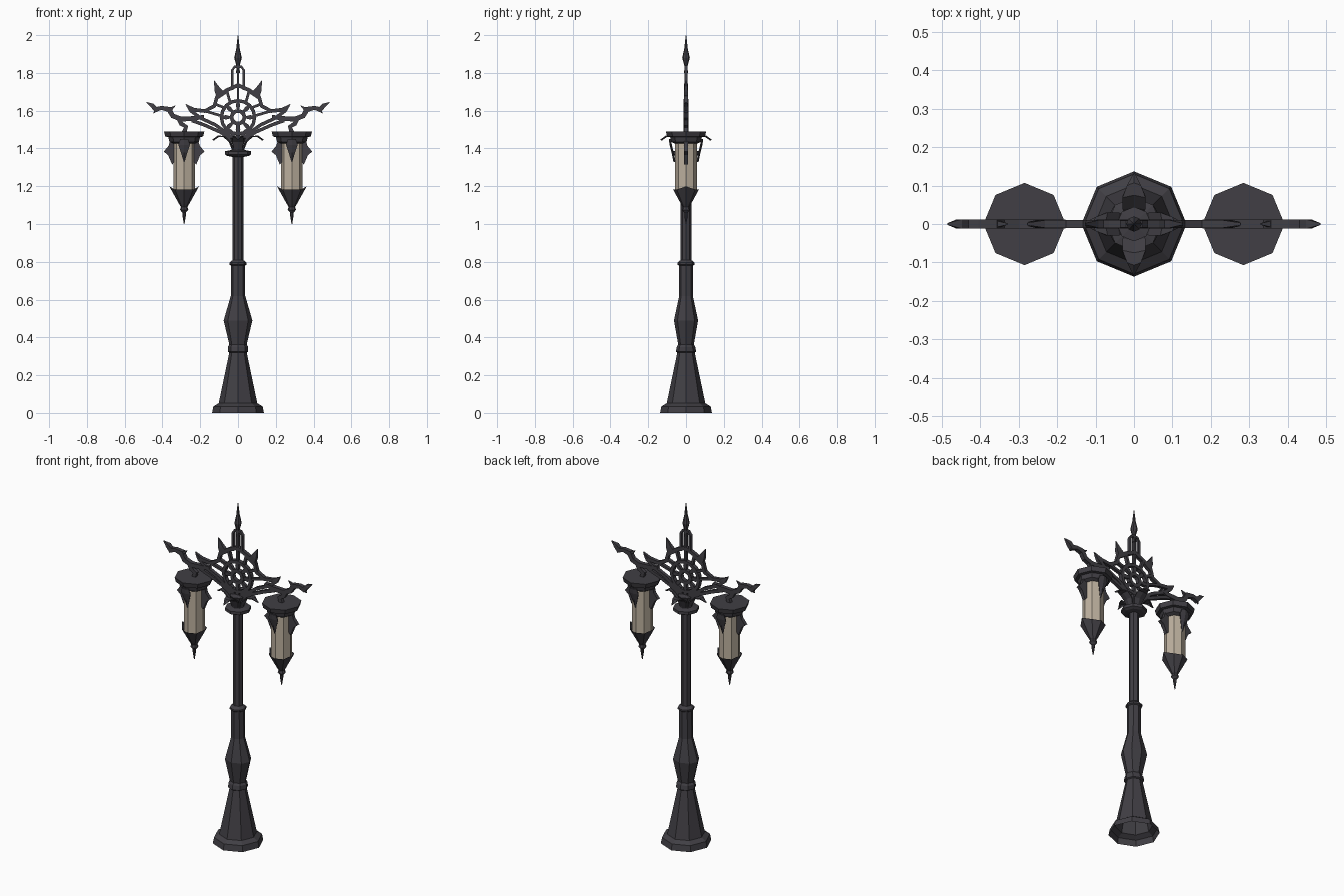
import bpy, bmesh, math
from mathutils import Vector

if "Cube" in bpy.data.objects:
    bpy.data.objects.remove(bpy.data.objects["Cube"])


def material(name, rgb):
    m = bpy.data.materials.new(name)
    m.diffuse_color = (*rgb, 1)
    m.use_nodes = True
    m.node_tree.nodes["Principled BSDF"].inputs["Base Color"].default_value = m.diffuse_color
    return m


IRON = material("dark iron", (0.052, 0.049, 0.058))
GLASS = material("warm glass", (0.50, 0.43, 0.34))


def make(name, bm, mat, loc=(0, 0, 0), rot=0):
    bmesh.ops.recalc_face_normals(bm, faces=bm.faces)
    me = bpy.data.meshes.new(name)
    bm.to_mesh(me)
    bm.free()
    me.materials.append(mat)
    ob = bpy.data.objects.new(name, me)
    ob.location = loc
    ob.rotation_euler.z = rot
    bpy.context.collection.objects.link(ob)
    return ob


def lathe(name, profile, mat=IRON, loc=(0, 0, 0), n=8, cap_bottom=True, cap_top=True, tweak=None):
    """Turned part from (radius, z[, y scale]) points."""
    bm = bmesh.new()
    rings = []
    for p in profile:
        r, z, sy = (*p, 1)[:3]
        rings.append([bm.verts.new((r * math.cos(2 * math.pi * i / n),
                                    sy * r * math.sin(2 * math.pi * i / n), z)) for i in range(n)])
    for a, b in zip(rings, rings[1:]):
        for i in range(n):
            bm.faces.new((a[i], a[(i + 1) % n], b[(i + 1) % n], b[i]))
    if cap_bottom:
        bm.faces.new(rings[0])
    if cap_top:
        bm.faces.new(rings[-1])
    if tweak:
        for v in bm.verts:
            tweak(v)
    return make(name, bm, mat, loc)


def bar(name, pts, t=0.02, closed=False, w=0.02):
    """Flat iron strip along (x, z[, width]) points in the xz plane."""
    bm = bmesh.new()
    P = [Vector(p[:2]) for p in pts]
    W = [p[2] if len(p) > 2 else w for p in pts]
    n = len(P)
    rings = []
    for i in range(n):
        prev = P[i - 1] if (i or closed) else P[i]
        nxt = P[(i + 1) % n] if (i < n - 1 or closed) else P[i]
        d = (nxt - prev).normalized()
        o = Vector((-d.y, d.x)) * W[i] / 2
        h = t / 2 * min(1, W[i] / 0.01)
        rings.append([bm.verts.new((P[i].x + s * o.x, y, P[i].y + s * o.y))
                      for s, y in ((1, -h), (1, h), (-1, h), (-1, -h))])
    for i in range(n if closed else n - 1):
        a, b = rings[i], rings[(i + 1) % n]
        for k in range(4):
            bm.faces.new((a[k], a[(k + 1) % 4], b[(k + 1) % 4], b[k]))
    if not closed:
        bm.faces.new(rings[0])
        bm.faces.new(rings[-1])
    return make(name, bm, IRON)


def leaf(name, spine, loc, rot, keel=0.006, thick=0.006):
    """Creased leaf along +x from (out, z, half width) points."""
    bm = bmesh.new()
    rows = [[bm.verts.new((x + (keel if s == 0 else 0), s * hw, z)) for s in (-1, 0, 1)]
            for x, z, hw in spine]
    for a, b in zip(rows, rows[1:]):
        for k in (0, 1):
            bm.faces.new((a[k], a[k + 1], b[k + 1], b[k]))
    ob = make(name, bm, IRON, loc, rot)
    mod = ob.modifiers.new("thickness", 'SOLIDIFY')
    mod.thickness = thick
    mod.offset = 0
    return ob


# Post: flared foot, vase, slim shaft, capital
lathe("post", [(0.137, 0), (0.130, 0.035), (0.102, 0.052), (0.046, 0.32), (0.054, 0.325),
               (0.054, 0.35, 0.9), (0.046, 0.362, 0.9), (0.076, 0.49, 0.84), (0.038, 0.62, 0.95),
               (0.037, 0.78), (0.045, 0.785), (0.045, 0.795), (0.028, 0.81), (0.028, 1.355),
               (0.055, 1.36), (0.070, 1.368), (0.070, 1.385), (0.035, 1.392), (0.030, 1.42),
               (0.045, 1.455), (0.012, 1.46)], cap_bottom=False)

# Leaves curling out of the capital
for i in range(4):
    leaf("capital_leaf", [(0.022, 1.39, 0.018), (0.04, 1.435, 0.03), (0.07, 1.463, 0.03),
                          (0.10, 1.465, 0.018), (0.128, 1.445, 0.001)], (0, 0, 0), i * math.pi / 2)

# Wheel in the middle of the ironwork
CZ = 1.565


def polar(r, deg):
    return (r * math.cos(math.radians(deg)), CZ + r * math.sin(math.radians(deg)))


for nm, r, w, n in (("wheel_hub", 0.034, 0.02, 12), ("wheel_ring", 0.088, 0.018, 16)):
    bar(nm, [polar(r, 360 * i / n) for i in range(n)], closed=True, w=w, t=0.024)
for i in range(8):
    bar("wheel_spoke", [(*polar(0.04, i * 45), 0.012), (*polar(0.066, i * 45), 0.024),
                        (*polar(0.084, i * 45), 0.01)], t=0.018)
bar("centre_stem", [(0, 1.40), (0, 1.53)])
bar("top_spoke", [(0, 1.65), (0, 1.86)], w=0.012, t=0.016)
bar("top_arch", [(-0.03, 1.71), (-0.03, 1.815), (-0.018, 1.833), (0.018, 1.833),
                 (0.03, 1.815), (0.03, 1.71)], w=0.013, t=0.018)

# Finial
lathe("finial", [(0.010, 1.80), (0.008, 1.835), (0.020, 1.88), (0.009, 1.93), (0.006, 1.96),
                 (0.001, 2.0)])

# Ironwork, mirrored left and right
for s in (-1, 1):
    def strip(name, pts, **k):
        bar(name, [(s * p[0], *p[1:]) for p in pts], **k)
    strip("web_arch", [(0, 1.735), (0.06, 1.708), (0.112, 1.672), (0.125, 1.625),
                       (0.175, 1.598), (0.235, 1.605), (0.278, 1.635, 0.003)])
    strip("web_spike", [(0.085, 1.675, 0.056), (0.108, 1.71, 0.034), (0.127, 1.76, 0.002)])
    strip("web_spoke", [polar(0.088, 62), (0.06, 1.708)], w=0.014)
    strip("web_spoke", [polar(0.088, 35), (0.122, 1.635)], w=0.014)
    strip("web_spoke", [polar(0.088, 5), (0.175, 1.598)], w=0.014)
    strip("fan_bar", [(0.012, 1.43), (0.05, 1.475), (0.12, 1.525), (0.20, 1.562), (0.25, 1.60),
                      (0.272, 1.628, 0.006)], w=0.018)
    strip("fan_brace", [(0.015, 1.43), (0.09, 1.485), (0.18, 1.525), (0.245, 1.548)], w=0.018)
    strip("fan_inner", [(0.01, 1.42), (0.035, 1.49), polar(0.088, -35)], w=0.016)
    strip("lamp_arm", [(0.18, 1.572, 0.012), (0.22, 1.56, 0.024), (0.30, 1.555, 0.026),
                       (0.345, 1.572, 0.026), (0.365, 1.607, 0.03), (0.405, 1.615, 0.02),
                       (0.435, 1.605, 0.03), (0.455, 1.628, 0.022), (0.485, 1.645, 0.002)],
          t=0.024)
    strip("arm_barb", [(0.36, 1.605, 0.02), (0.33, 1.628, 0.002)])
    strip("arm_barb", [(0.43, 1.61, 0.024), (0.447, 1.585, 0.002)])
    strip("lamp_hook", [(0.315, 1.56), (0.30, 1.53), (0.275, 1.515), (0.285, 1.485)], w=0.024)

    # Lantern
    at = (s * 0.285, 0, 0)
    lathe("lantern_cap", [(0.060, 1.425), (0.078, 1.435), (0.084, 1.46), (0.100, 1.463),
                          (0.107, 1.49)], loc=at)
    lathe("lantern_glass", [(0.057, 1.17), (0.057, 1.435)], GLASS, at)

    def crown(v):
        # raise the rim tips that point sideways
        if v.co.z > 1.17 and abs(v.co.x) > 0.06:
            v.co.z += 0.018
            v.co.x *= 1.16
    lathe("lantern_cup", [(0.002, 1.0), (0.009, 1.045), (0.009, 1.06), (0.022, 1.075),
                          (0.017, 1.09), (0.026, 1.105), (0.068, 1.182), (0.056, 1.165)],
          loc=at, tweak=crown)
    # side fins
    for k in (-1, 1):
        bm = bmesh.new()
        outline = [(0.05, 1.44), (0.075, 1.44), (0.082, 1.415), (0.108, 1.383), (0.085, 1.365),
                   (0.064, 1.315), (0.05, 1.33)]
        f = bm.faces.new([bm.verts.new((k * x, -0.01, z)) for x, z in outline])
        ext = bmesh.ops.extrude_face_region(bm, geom=[f])
        bmesh.ops.translate(bm, vec=(0, 0.02, 0),
                            verts=[g for g in ext["geom"] if isinstance(g, bmesh.types.BMVert)])
        make("lantern_fin", bm, IRON, at)
        # front and back hanging leaves
        leaf("lantern_leaf", [(0.082, 1.45, 0.02), (0.078, 1.42, 0.03), (0.068, 1.38, 0.016),
                              (0.058, 1.33, 0.001)], at, k * math.pi / 2)
